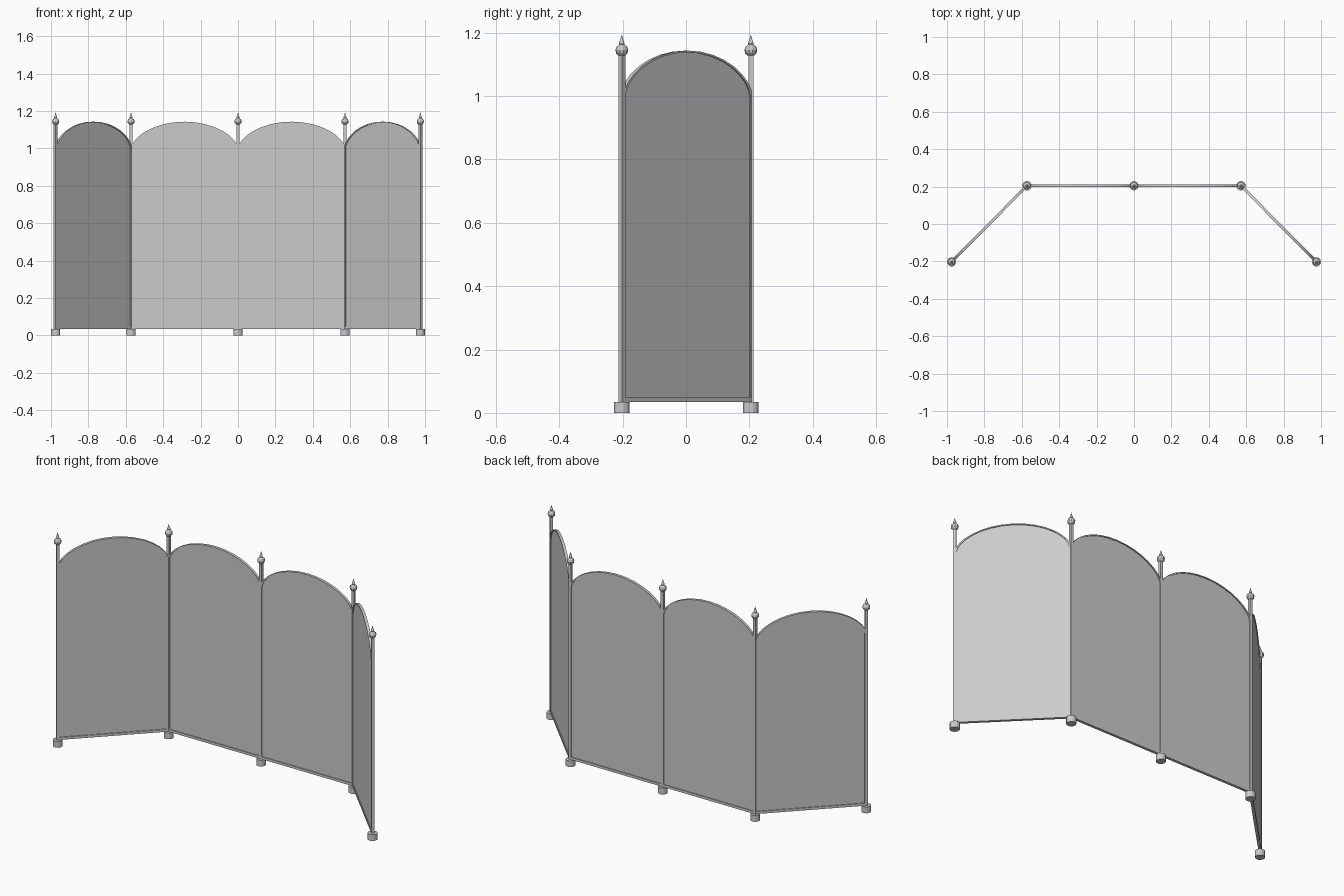
import bpy, bmesh, math
from mathutils import Matrix, Vector

if "Cube" in bpy.data.objects:
    bpy.data.objects.remove(bpy.data.objects["Cube"])

POSTS = [(-0.975, -0.2025), (-0.572, 0.2045), (0, 0.2045), (0.572, 0.2045), (0.975, -0.2025)]
POST_TURN = [45, 0, 0, 0, 45]
LENGTH = 0.572
ARCH_STEPS = 16


def make_object(name, bm):
    bmesh.ops.recalc_face_normals(bm, faces=bm.faces)
    mesh = bpy.data.meshes.new(name)
    bm.to_mesh(mesh)
    bm.free()
    obj = bpy.data.objects.new(name, mesh)
    bpy.context.collection.objects.link(obj)
    return obj


def lathe(name, profile, sides, x, y):
    bm = bmesh.new()
    rings = []
    for r, z in profile:
        rings.append([bm.verts.new((x + r * math.cos(2 * math.pi * (i + .5) / sides),
                                    y + r * math.sin(2 * math.pi * (i + .5) / sides), z))
                      for i in range(sides)])
    for a, b in zip(rings, rings[1:]):
        for i in range(sides):
            j = (i + 1) % sides
            bm.faces.new((a[i], a[j], b[j], b[i]))
    bm.faces.new(rings[0])
    bm.faces.new(rings[-1])
    return make_object(name, bm)


def arched_outline(inset, bottom):
    # Bottom corners followed by the arched top, centred on the panel
    half = LENGTH / 2 - inset
    pts = [(-half, bottom), (half, bottom)]
    for i in range(ARCH_STEPS + 1):
        u = math.cos(math.pi * i / ARCH_STEPS)
        rise = max(0.0, 1 - u * u) ** 0.6
        pts.append((half * u, 1.0 + (0.143 - inset * 0.6) * rise))
    return pts


def loop(bm, pts, depth):
    return [bm.verts.new((x, depth, z)) for x, z in pts]


def bridge(bm, a, b):
    n = len(a)
    for i in range(n):
        j = (i + 1) % n
        bm.faces.new((a[i], a[j], b[j], b[i]))


def panel(index, start, end):
    s, e = Vector((*start, 0)), Vector((*end, 0))
    d = e - s
    place = Matrix.Translation((s + e) / 2) @ Matrix.Rotation(math.atan2(d.y, d.x), 4, 'Z')
    outer, inner = arched_outline(0, 0.035), arched_outline(0.009, 0.049)
    # Raised frame around the panel
    bm = bmesh.new()
    t = 0.0075
    loops = [loop(bm, outer, -t), loop(bm, outer, t), loop(bm, inner, t), loop(bm, inner, -t)]
    for i in range(4):
        bridge(bm, loops[i], loops[(i + 1) % 4])
    make_object(f"panel_frame_{index}", bm).matrix_world = place
    # Thin sheet inside the frame
    bm = bmesh.new()
    front, back = loop(bm, inner, -0.003), loop(bm, inner, 0.003)
    bridge(bm, front, back)
    bm.faces.new(front)
    bm.faces.new(back)
    make_object(f"panel_sheet_{index}", bm).matrix_world = place


for k in range(4):
    panel(k + 1, POSTS[k], POSTS[k + 1])

for k, (x, y) in enumerate(POSTS, 1):
    # Round foot
    lathe(f"foot_{k}", [(0.025, 0), (0.025, 0.035)], 12, x, y)
    # Square post
    bm = bmesh.new()
    bmesh.ops.create_cube(bm, size=1, matrix=Matrix.Translation((x, y, 0.5825))
                          @ Matrix.Rotation(math.radians(POST_TURN[k - 1]), 4, 'Z')
                          @ Matrix.Diagonal((0.0155, 0.0155, 1.101, 1)))
    make_object(f"post_{k}", bm)
    # Ball and spike finial
    lathe(f"finial_{k}", [(0.010, 1.127), (0.018, 1.135), (0.020, 1.145), (0.017, 1.155),
                          (0.008, 1.162), (0.0085, 1.167), (0.004, 1.18), (0.0005, 1.193)],
          10, x, y)
